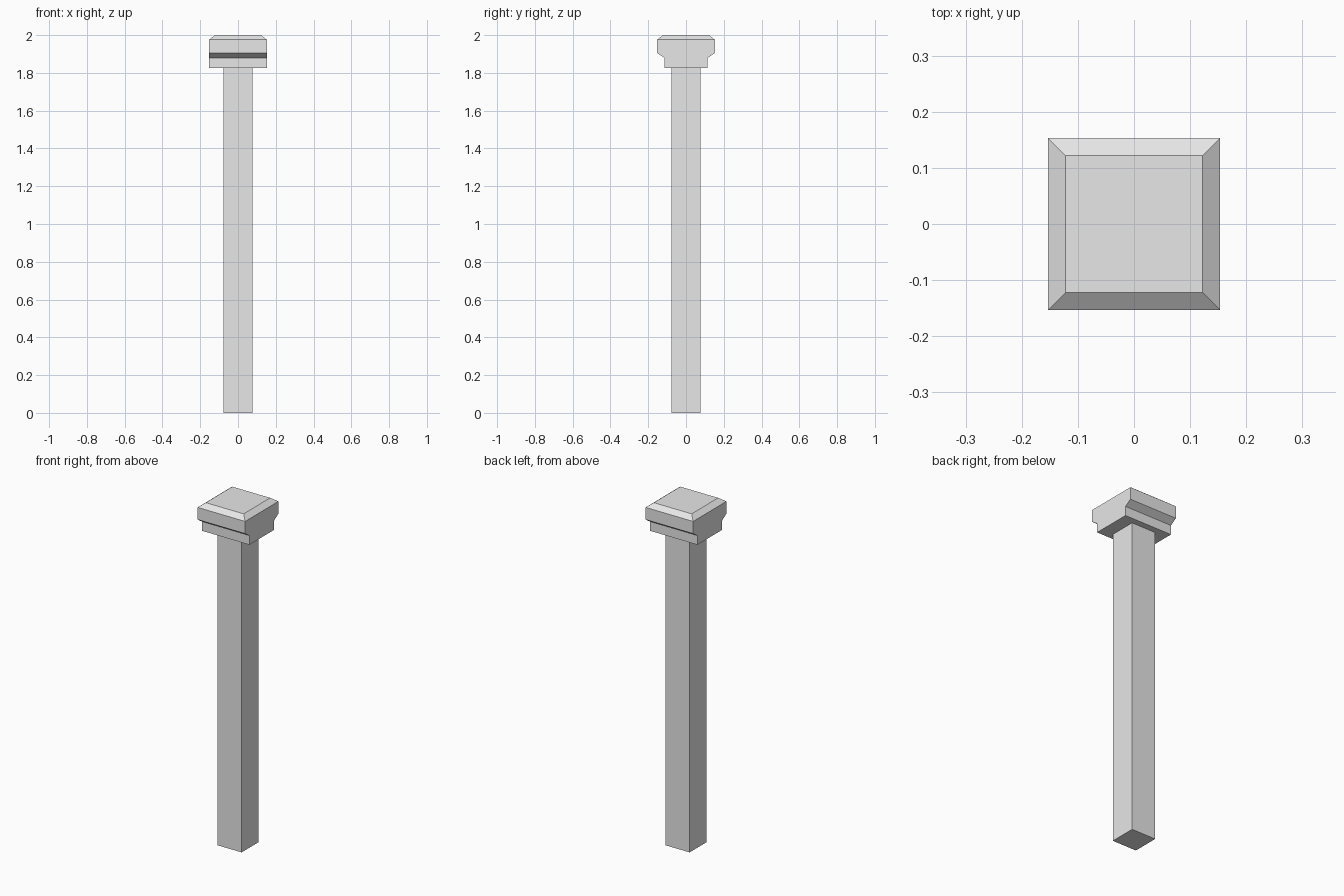
import bpy
import bmesh

cube = bpy.data.objects.get("Cube")
if cube:
    bpy.data.objects.remove(cube, do_unlink=True)

SHAFT_HALF = 0.0775
CAP_HALF = 0.153
TOP_HALF = 0.122
NECK_HALF = 0.114
CAP_BASE, NECK_TOP, LEDGE, SHOULDER, TOP = 1.825, 1.879, 1.905, 1.976, 2.0

stone = bpy.data.materials.new("light grey stone")
stone.use_nodes = True
grey = (0.8, 0.8, 0.8, 1.0)
stone.diffuse_color = grey
stone.node_tree.nodes["Principled BSDF"].inputs["Base Color"].default_value = grey


def stacked_block(name, levels):
    """Closed block through rectangles given as (half x, half y, z)."""
    bm = bmesh.new()
    corners = ((-1, -1), (1, -1), (1, 1), (-1, 1))
    rings = [[bm.verts.new((sx * hx, sy * hy, z)) for sx, sy in corners]
             for hx, hy, z in levels]
    bm.faces.new(reversed(rings[0]))
    bm.faces.new(rings[-1])
    for low, high in zip(rings, rings[1:]):
        for i in range(4):
            j = (i + 1) % 4
            bm.faces.new((low[i], low[j], high[j], high[i]))
    # Merge coplanar side faces so the end walls are single flat polygons
    bmesh.ops.dissolve_limit(bm, angle_limit=0.01, verts=bm.verts, edges=bm.edges)
    bmesh.ops.recalc_face_normals(bm, faces=bm.faces)
    mesh = bpy.data.meshes.new(name)
    bm.to_mesh(mesh)
    bm.free()
    mesh.materials.append(stone)
    obj = bpy.data.objects.new(name, mesh)
    bpy.context.collection.objects.link(obj)
    return obj


# Square shaft, ending at the underside of the cap
stacked_block("post_shaft", [
    (SHAFT_HALF, SHAFT_HALF, 0),
    (SHAFT_HALF, SHAFT_HALF, CAP_BASE),
])

# Cap: narrow neck front to back, flared ledge, bevelled top
stacked_block("post_cap", [
    (CAP_HALF, NECK_HALF, CAP_BASE),
    (CAP_HALF, NECK_HALF, NECK_TOP),
    (CAP_HALF, CAP_HALF, LEDGE),
    (CAP_HALF, CAP_HALF, SHOULDER),
    (TOP_HALF, TOP_HALF, TOP),
])
